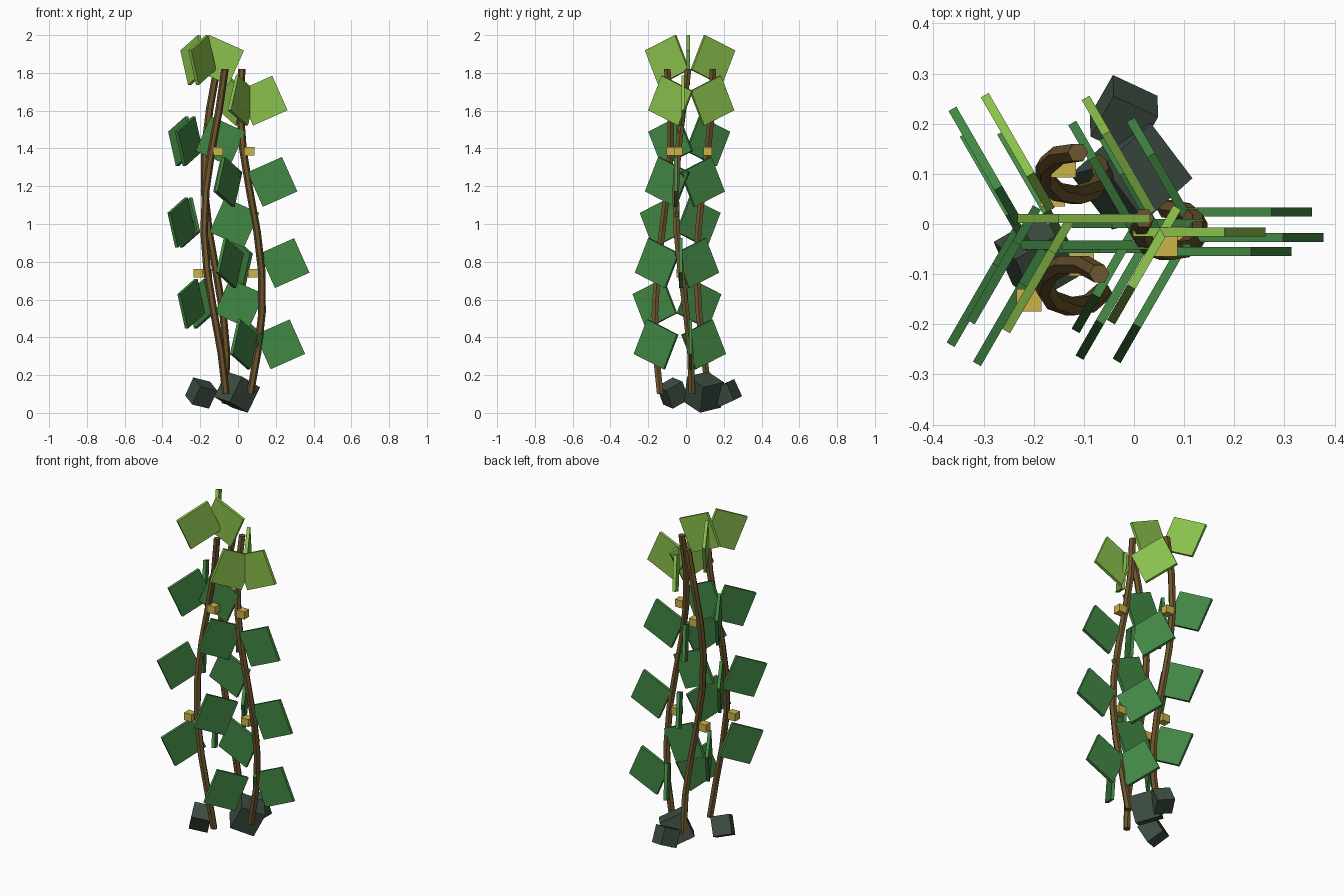
import bpy, bmesh
from math import radians, sin, cos, tau
from mathutils import Matrix, Vector, Euler

cube = bpy.data.objects.get("Cube")
if cube:
    bpy.data.objects.remove(cube, do_unlink=True)


def material(name, rgb):
    lin = [((c / 255 + 0.055) / 1.055) ** 2.4 for c in rgb] + [1]
    m = bpy.data.materials.new(name)
    m.use_nodes = True
    m.diffuse_color = lin
    m.node_tree.nodes["Principled BSDF"].inputs["Base Color"].default_value = lin
    return m


BARK = material("brown bark", (110, 86, 46))
LEAF = material("deep green leaf", (66, 135, 68))
YOUNG = material("light green leaf", (139, 193, 76))
BUD = material("yellow bud", (204, 178, 74))
STONE = material("mossy stone", (60, 77, 65))


def add_mesh(name, bm, mat):
    bmesh.ops.recalc_face_normals(bm, faces=bm.faces)
    me = bpy.data.meshes.new(name)
    bm.to_mesh(me)
    bm.free()
    me.materials.append(mat)
    ob = bpy.data.objects.new(name, me)
    bpy.context.collection.objects.link(ob)
    return ob


def box(name, loc, size, mat, rot=(0, 0, 0)):
    bm = bmesh.new()
    turn = Euler([radians(a) for a in rot]).to_matrix().to_4x4()
    bmesh.ops.create_cube(bm, size=1, matrix=Matrix.Translation(loc) @ turn
                          @ Matrix.Diagonal((*size, 1)))
    return add_mesh(name, bm, mat)


def tube(name, path, radius, sides, mat):
    # Flat-faced stem made of stacked horizontal rings
    bm = bmesh.new()
    rings = [[bm.verts.new(p + Vector((cos(tau * i / sides), sin(tau * i / sides), 0)) * radius)
              for i in range(sides)] for p in path]
    for low, high in zip(rings, rings[1:]):
        for i in range(sides):
            j = (i + 1) % sides
            bm.faces.new((low[i], low[j], high[j], high[i]))
    bm.faces.new(rings[0])
    bm.faces.new(rings[-1])
    return add_mesh(name, bm, mat)


STEP = 0.215
TURN = 38.5
# Each vine: name, centre of its spiral, starting angle, leaf heading
VINES = [("left", 0.07, -0.012, 95, 0),
         ("back", -0.12, 0.10, 30, 120),
         ("front", -0.12, -0.122, -20, 240)]

for name, cx, cy, start, heading in VINES:
    path = []
    for k in range(9):
        a = radians(start - TURN * k)
        path.append(Vector((cx + 0.06 * cos(a), cy + 0.043 * sin(a), 0.1 + STEP * k)))
    tube(name + "_vine", path, 0.02, 6, BARK)

    # Leaves alternate sides up the vine, the youngest at the top
    for k in range(1, 9):
        side = 1 if k % 2 else -1
        box(f"{name}_leaf_{k}", path[k] + Vector((0.12 * side, 0, 0.048)),
            (0.2, 0.018, 0.2), YOUNG if k > 6 else LEAF,
            (0, -24, heading + (0 if side > 0 else 180)))

    # Buds
    for k, dx in ((3, -0.047), (6, 0.035)):
        box(f"{name}_bud_{k}", path[k] + Vector((dx, 0, -0.006)),
            (0.05, 0.045, 0.045), BUD)

# Stones around the roots
box("large_stone", (-0.005, 0.095, 0.11), (0.14, 0.14, 0.15), STONE, (12, 24, 42))
box("back_stone", (-0.02, 0.215, 0.105), (0.1, 0.1, 0.1), STONE, (22, 12, -25))
box("side_stone", (-0.195, -0.07, 0.105), (0.105, 0.105, 0.11), STONE, (28, 12, 30))
